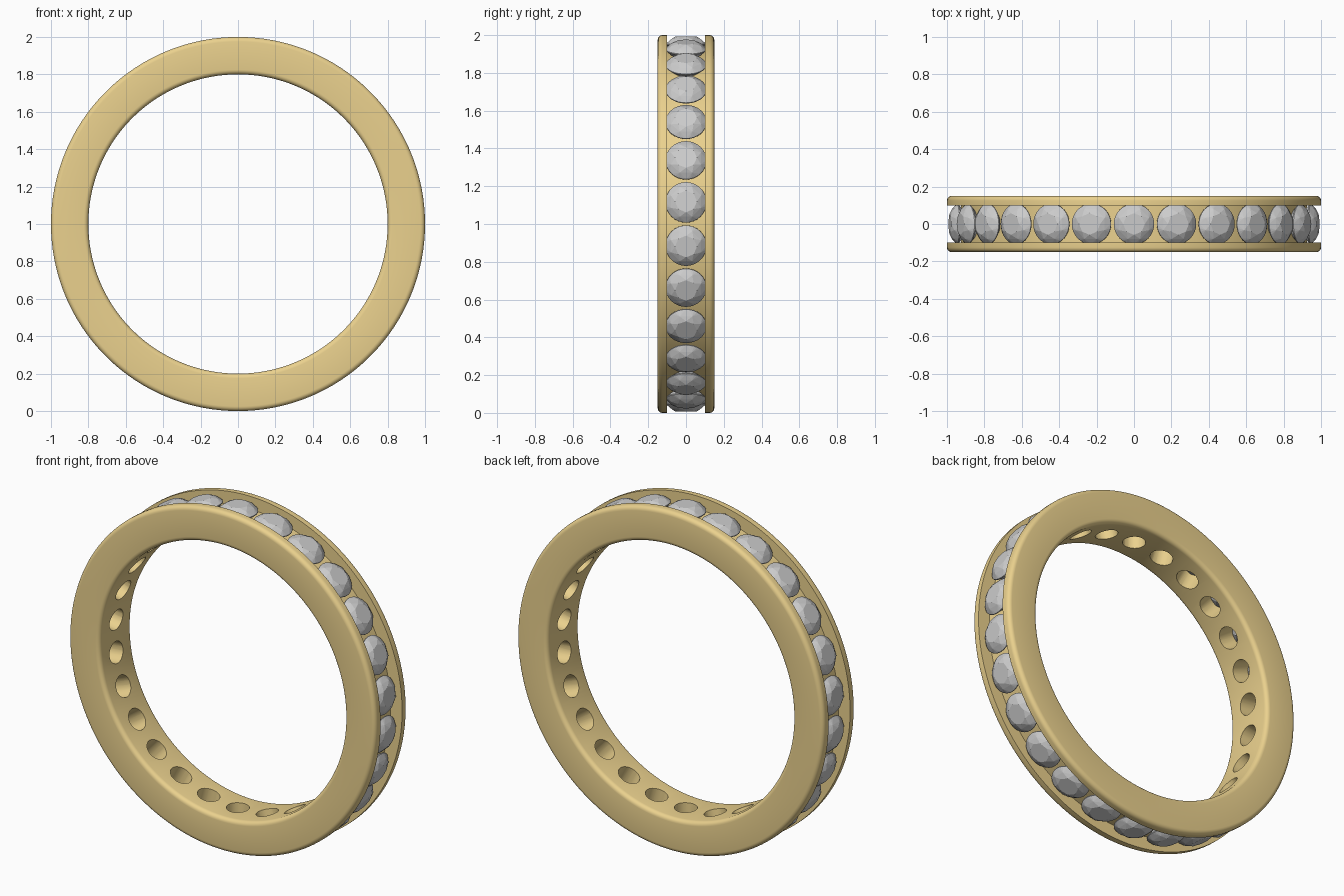
import bpy, bmesh
from math import sin, cos, pi, radians
from mathutils import Matrix, Vector

if "Cube" in bpy.data.objects:
    bpy.data.objects.remove(bpy.data.objects["Cube"])

STONES, SEG = 26, 208
CENTRE = Matrix.Translation((0, 0, 1))


def material(name, rgb):
    m = bpy.data.materials.new(name)
    m.diffuse_color = (*rgb, 1)
    m.use_nodes = True
    m.node_tree.nodes["Principled BSDF"].inputs["Base Color"].default_value = m.diffuse_color
    return m


def add_object(name, bm, mat=None):
    bmesh.ops.recalc_face_normals(bm, faces=bm.faces)
    me = bpy.data.meshes.new(name)
    bm.to_mesh(me)
    bm.free()
    ob = bpy.data.objects.new(name, me)
    bpy.context.collection.objects.link(ob)
    if mat:
        me.materials.append(mat)
    return ob


def corner(r, y, start, rad=0.025, n=5):
    # rounded corner of the band section, as (radius, y) points
    return [(r + rad * cos(start + pi / 2 * i / n), y + rad * sin(start + pi / 2 * i / n))
            for i in range(n + 1)]


def spin_matrix(i):
    return CENTRE @ Matrix.Rotation(2 * pi * i / STONES, 4, 'Y')


# Band: channel section spun about the y axis
floor_r = 0.925
profile = (corner(0.975, 0.125, 0) + corner(0.825, 0.125, pi / 2)
           + corner(0.825, -0.125, pi) + corner(0.975, -0.125, 1.5 * pi)
           + [(1.0, -0.1), (floor_r, -0.1), (floor_r, 0.1), (1.0, 0.1)])
bm = bmesh.new()
rings = []
for s in range(SEG):
    a = 2 * pi * (s + 0.5) / SEG
    rings.append([bm.verts.new((r * sin(a), y, 1 + r * cos(a))) for r, y in profile])
n = len(profile)
for s in range(SEG):
    p, q = rings[s], rings[(s + 1) % SEG]
    for k in range(n):
        bm.faces.new((p[k], p[(k + 1) % n], q[(k + 1) % n], q[k]))
band = add_object("band", bm, material("gold", (0.83, 0.64, 0.27)))

# Holes drilled under each stone
bm = bmesh.new()
for i in range(STONES):
    bmesh.ops.create_cone(bm, cap_ends=True, segments=32, radius1=0.062, radius2=0.062,
                          depth=0.3, matrix=spin_matrix(i) @ Matrix.Translation((0, 0, 0.86)))
cutter = add_object("hole_cutter", bm)
cutter.hide_render = True
mod = band.modifiers.new("holes", 'BOOLEAN')
mod.operation, mod.solver, mod.object = 'DIFFERENCE', 'EXACT', cutter
bpy.context.view_layer.objects.active = band
band.select_set(True)
bpy.ops.object.modifier_apply(modifier=mod.name)
bpy.data.objects.remove(cutter)
bpy.ops.object.shade_smooth_by_angle(angle=radians(35))


# Round brilliant stone: convex hull of table, crown, girdle, pavilion and culet
def circle(r, z, count, turn=0.0):
    return [Vector((r * cos(2 * pi * (k + turn) / count), r * sin(2 * pi * (k + turn) / count), z))
            for k in range(count)]


bm = bmesh.new()
points = (circle(0.058, 0.992, 8) + circle(0.086, 0.977, 8, 0.5)
          + circle(0.108, 0.953, 32) + circle(0.108, 0.948, 32)
          + circle(0.052, 0.900, 8, 0.5) + [Vector((0, 0, 0.862))])
for p in points:
    bm.verts.new(p)
bmesh.ops.convex_hull(bm, input=bm.verts)
stone = add_object("stone_1", bm, material("stone_grey", (0.62, 0.62, 0.63)))
stone.matrix_world = spin_matrix(0)

# Repeat the stone round the channel
for i in range(1, STONES):
    ob = bpy.data.objects.new(f"stone_{i + 1}", stone.data)
    bpy.context.collection.objects.link(ob)
    ob.matrix_world = spin_matrix(i)
